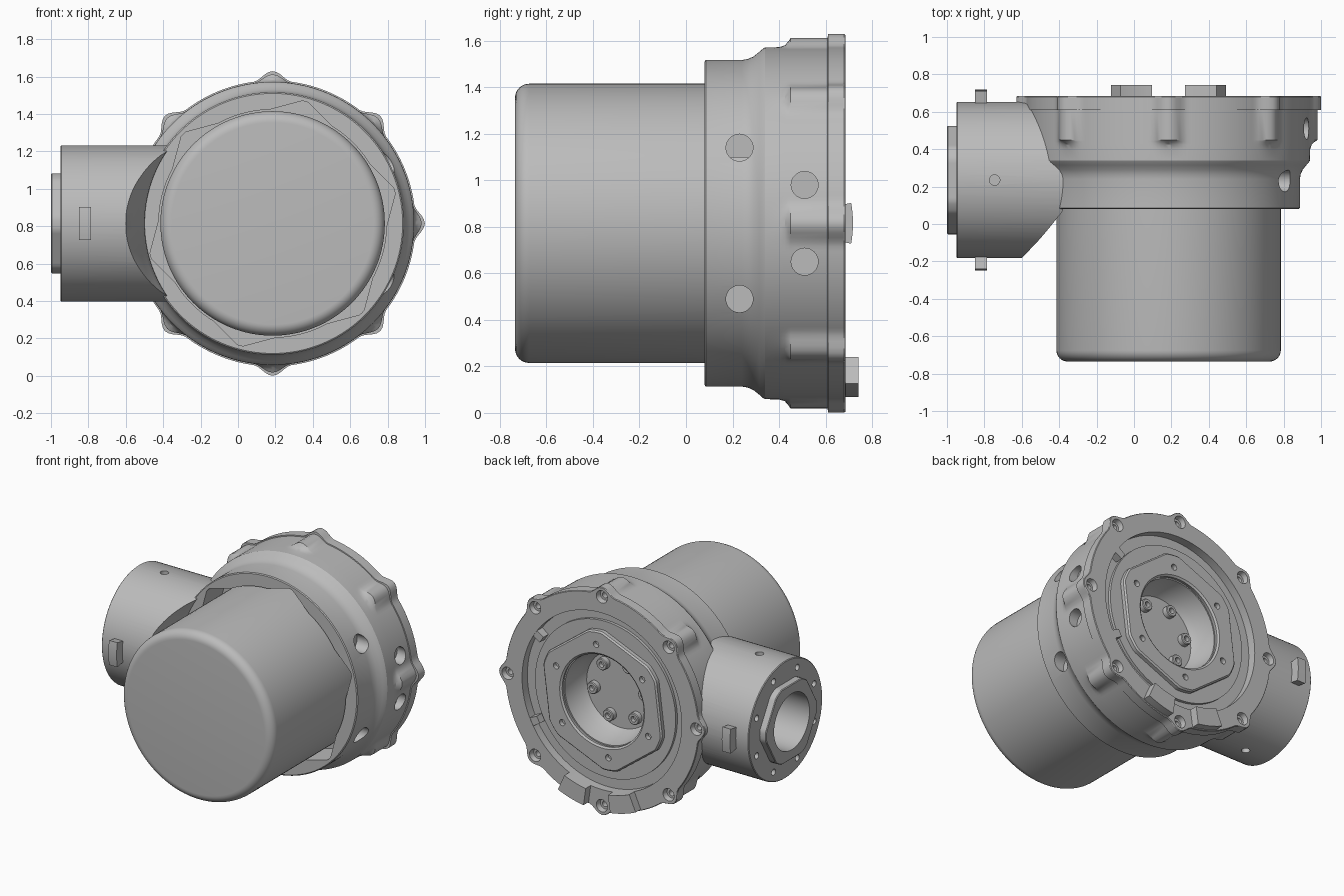
import bpy, bmesh, math

cube = bpy.data.objects.get("Cube")
if cube:
    bpy.data.objects.remove(cube)

grey = bpy.data.materials.new("machined_grey")
grey.use_nodes = True
COLOUR = (0.5, 0.5, 0.5, 1)
grey.diffuse_color = COLOUR
for node in grey.node_tree.nodes:
    if node.type == 'BSDF_PRINCIPLED':
        node.inputs["Base Color"].default_value = COLOUR

CX, CZ = 0.185, 0.815      # main axis, along y
SY = 0.235                 # side port axis, along x


def frame(axis, ox=0, oy=0, oz=0):
    """Map (u, v, height along axis) to model space."""
    if axis == 'x':
        return lambda u, v, h: (ox + h, oy + u, oz + v)
    if axis == 'y':
        return lambda u, v, h: (ox + u, oy + h, oz + v)
    return lambda u, v, h: (ox + u, oy + v, oz + h)


MAIN = frame('y', CX, 0, CZ)
SIDE = frame('x', 0, SY, CZ)


def loft(bm, place, rings, n=32, closed=False):
    """Skin rings of (height, radius or radius function)."""
    loops = []
    for h, r in rings:
        loop = []
        for i in range(n):
            t = 2 * math.pi * i / n
            rad = r(t) if callable(r) else r
            loop.append(bm.verts.new(place(rad * math.cos(t), rad * math.sin(t), h)))
        loops.append(loop)
    pairs = list(zip(loops, loops[1:]))
    if closed:
        pairs.append((loops[-1], loops[0]))
    else:
        bm.faces.new(loops[0])
        bm.faces.new(loops[-1])
    for a, b in pairs:
        for i in range(n):
            j = (i + 1) % n
            bm.faces.new((a[i], a[j], b[j], b[i]))


def sector(bm, place, r0, r1, a0, a1, h0, h1, n=8):
    """Block bounded by two arcs."""
    angles = [a0 + (a1 - a0) * i / n for i in range(n + 1)]
    pts = [(r1 * math.cos(a), r1 * math.sin(a)) for a in angles]
    pts += [(r0 * math.cos(a), r0 * math.sin(a)) for a in reversed(angles)]
    low = [bm.verts.new(place(u, v, h0)) for u, v in pts]
    top = [bm.verts.new(place(u, v, h1)) for u, v in pts]
    bm.faces.new(low)
    bm.faces.new(top)
    for i in range(len(pts)):
        j = (i + 1) % len(pts)
        bm.faces.new((low[i], low[j], top[j], top[i]))


def finish(name, bm):
    bmesh.ops.recalc_face_normals(bm, faces=bm.faces[:])
    mesh = bpy.data.meshes.new(name)
    bm.to_mesh(mesh)
    bm.free()
    mesh.materials.append(grey)
    ob = bpy.data.objects.new(name, mesh)
    bpy.context.collection.objects.link(ob)
    return ob


def part(name, *args, **kw):
    bm = bmesh.new()
    loft(bm, *args, **kw)
    return finish(name, bm)


def select(ob):
    bpy.ops.object.select_all(action='DESELECT')
    ob.select_set(True)
    bpy.context.view_layer.objects.active = ob


def combine(ob, other, operation):
    mod = ob.modifiers.new("bool", 'BOOLEAN')
    mod.operation, mod.object, mod.solver = operation, other, 'EXACT'
    select(ob)
    bpy.ops.object.modifier_apply(modifier=mod.name)
    bpy.data.objects.remove(other)


def wrap(t, step, phase=0):
    return (t - phase + step / 2) % step - step / 2


def hexagon(apothem, low, high, corner):
    """Hexagon outline limited to radii low..high, with a corner at the given angle."""
    def radius(t):
        d = wrap(t, math.pi / 3, corner + math.pi / 6)
        return min(high, max(low, apothem / math.cos(d)))
    return radius


def lobed(base, bump):
    """Circle with eight rounded bolt lobes."""
    def radius(t):
        d = abs(wrap(t, math.pi / 4))
        return base + (bump * math.cos(math.pi * d / 0.27) ** 2 if d < 0.135 else 0)
    return radius


# Main housing: hexagonal front pocket, flared lobed body, flange, rear recess and dish
pocket = hexagon(0.592, 0.609, 0.675, math.radians(75))
lobes = [(0.40, 0), (0.425, 0.008), (0.44, 0.025), (0.45, 0.04), (0.609, 0.04)]
rings = [(0.30, pocket), (0.08, pocket), (0.08, 0.695), (0.085, 0.702), (0.24, 0.702),
         (0.265, 0.706), (0.29, 0.717), (0.315, 0.737), (0.33, 0.75), (0.34, 0.756)]
rings += [(y, lobed(0.757, b)) for y, b in lobes]
rings += [(0.61, lobed(0.764, 0.05)), (0.68, lobed(0.764, 0.05)), (0.685, lobed(0.76, 0.05)),
          (0.685, 0.63), (0.625, 0.63), (0.625, 0.555), (0.645, 0.555),
          (0.645, 0.32), (0.52, 0.30), (0.47, 0.27), (0.47, 0.02)]
housing = part("housing", MAIN, rings, n=240)

# Side port, trimmed to a curved neck where it meets the housing
nose = hexagon(0.267, 0, 0.29, 0)
port = part("side_port", SIDE, [(-0.25, 0.418), (-0.945, 0.418), (-0.95, 0.413), (-0.95, nose),
                                (-0.995, nose), (-1.0, hexagon(0.262, 0, 0.285, 0)),
                                (-1.0, 0.2), (-0.56, 0.2)], n=96)
neck = part("neck_cutter", MAIN, [(-0.4, 0.785), (-0.18, 0.785), (-0.09, 0.745), (-0.03, 0.722),
                                  (0.03, 0.70), (0.065, 0.685), (0.1, 0.683), (0.67, 0.683)], n=160)
combine(port, neck, 'DIFFERENCE')
combine(housing, port, 'UNION')

# Holes in the housing
bm = bmesh.new()
for i in range(8):
    a = i * math.pi / 4
    place = frame('y', CX + 0.745 * math.cos(a), 0, CZ + 0.745 * math.sin(a))
    loft(bm, place, [(0.72, 0.046), (0.685, 0.044), (0.65, 0.036), (0.65, 0.02), (0.6, 0.02)], n=24)
    b = a + math.pi / 8
    place = frame('x', 0, SY + 0.35 * math.cos(b), CZ + 0.35 * math.sin(b))
    loft(bm, place, [(-0.97, 0.022), (-0.88, 0.022)], n=20)
for s in (-1, 1):
    loft(bm, frame('x', 0, 0.23, CZ + s * 0.325), [(0.74, 0.058), (1.1, 0.058)])
    loft(bm, frame('x', 0, 0.51, CZ + s * 0.165), [(0.86, 0.058), (1.1, 0.058)])
    loft(bm, frame('z', -0.745, SY, CZ), [(s * 0.34, 0.028), (s * 0.5, 0.028)], n=24)
combine(housing, finish("hole_cutter", bm), 'DIFFERENCE')

# Motor can with a rounded front edge
rounding = [(-0.675 - 0.06 * math.cos(a), 0.54 + 0.06 * math.sin(a))
            for a in (i * math.pi / 16 for i in range(9))]
can = part("motor_can", MAIN, rounding + [(0.31, 0.6)], n=128)

# Hexagonal output plate with bolt holes
corner = math.radians(83)
plate = part("output_plate", MAIN, [(0.64, 0.33), (0.64, hexagon(0.45, 0, 0.49, corner)),
                                    (0.672, hexagon(0.45, 0, 0.49, corner)),
                                    (0.682, hexagon(0.44, 0, 0.48, corner)),
                                    (0.682, 0.335), (0.672, 0.322)], n=144, closed=True)
bm = bmesh.new()
for i in range(6):
    a = corner + i * math.pi / 3
    place = frame('y', CX + 0.395 * math.cos(a), 0, CZ + 0.395 * math.sin(a))
    loft(bm, place, [(0.65, 0.022), (0.7, 0.022)], n=20)
combine(plate, finish("plate_cutter", bm), 'DIFFERENCE')

# Socket screws on the dish floor
bm = bmesh.new()
for i in range(6):
    a = math.radians(52) + i * math.pi / 3
    place = frame('y', CX + 0.205 * math.cos(a), 0, CZ + 0.205 * math.sin(a))
    loft(bm, place, [(0.46, 0.042), (0.505, 0.042), (0.51, 0.037), (0.51, 0.02), (0.48, 0.02)], n=24)
screws = finish("dish_screws", bm)

# Locating keys on the side port
bm = bmesh.new()
for a in (0, math.pi):
    sector(bm, SIDE, 0.39, 0.483, a - 0.182, a + 0.182, -0.85, -0.785)
keys = finish("port_keys", bm)

# Raised tabs at the bottom of the flange and small stops inside its rim
bm = bmesh.new()
for s in (-1, 1):
    lo, hi = sorted((s * math.radians(8), s * math.radians(24)))
    sector(bm, MAIN, 0.63, 0.755, lo - math.pi / 2, hi - math.pi / 2, 0.66, 0.742)
tabs = finish("rear_tabs", bm)
bm = bmesh.new()
for deg in (33, -28):
    a = math.radians(deg)
    sector(bm, MAIN, 0.57, 0.65, a - 0.045, a + 0.045, 0.62, 0.683)
stops = finish("rim_stops", bm)

for ob in (housing, can, plate, screws, keys, tabs, stops):
    select(ob)
    bpy.ops.object.shade_smooth_by_angle(angle=math.radians(30))
